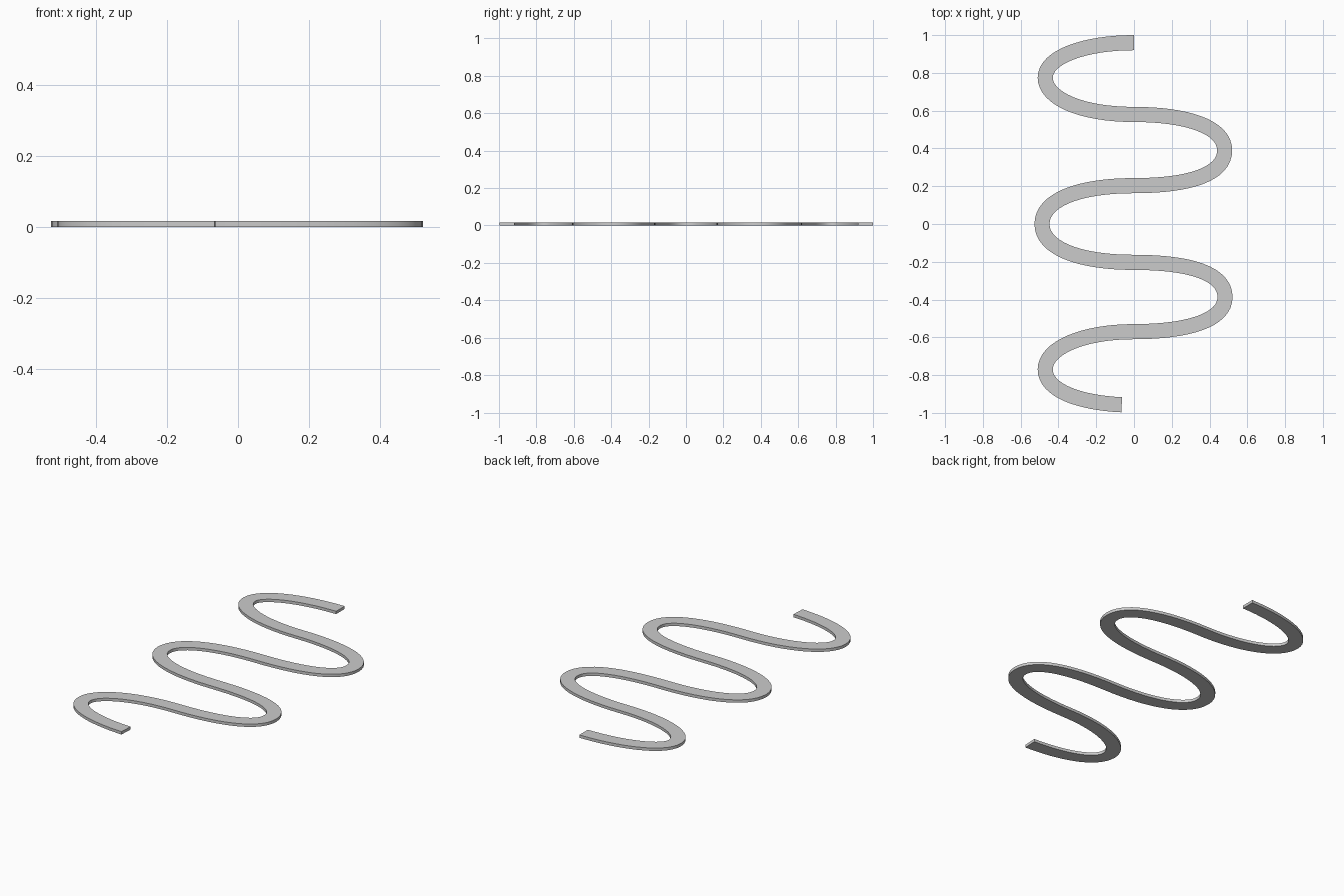
import bpy, bmesh
from mathutils import Vector
from mathutils.geometry import interpolate_bezier

if "Cube" in bpy.data.objects:
    bpy.data.objects.remove(bpy.data.objects["Cube"])

HALF_WIDTH, HEIGHT, STEPS = 0.04, 0.017, 16

# Centre line of the ribbon: x, y, handle vector x, y
knots = [
    (0.00, 0.96, -0.26, 0.00),
    (-0.47, 0.775, 0.00, -0.11),
    (0.00, 0.58, 0.28, 0.00),
    (0.48, 0.39, 0.00, -0.125),
    (0.00, 0.203, -0.30, 0.00),
    (-0.487, 0.00, 0.00, -0.125),
    (0.00, -0.203, 0.30, 0.00),
    (0.482, -0.387, 0.00, -0.125),
    (0.00, -0.57, -0.28, 0.00),
    (-0.47, -0.77, 0.00, -0.11),
    (-0.065, -0.957, 0.23, -0.011),
]

# Sample the path
path = []
for a, b in zip(knots, knots[1:]):
    p, q = Vector((a[0], a[1], 0)), Vector((b[0], b[1], 0))
    h, k = Vector((a[2], a[3], 0)), Vector((b[2], b[3], 0))
    path += interpolate_bezier(p, p + h, q - k, q, STEPS + 1)[:-1]
path.append(q)

# Sweep a rectangular section along the path
bm = bmesh.new()
rings = []
for i, p in enumerate(path):
    if i == 0:
        t = Vector(knots[0][2:] + (0,))
    elif i == len(path) - 1:
        t = Vector(knots[-1][2:] + (0,))
    else:
        t = path[i + 1] - path[i - 1]
    t.normalize()
    n = Vector((-t.y, t.x, 0)) * HALF_WIDTH
    up = Vector((0, 0, HEIGHT))
    rings.append([bm.verts.new(c) for c in (p + n, p - n, p - n + up, p + n + up)])
for a, b in zip(rings, rings[1:]):
    for j in range(4):
        m = (j + 1) % 4
        bm.faces.new((a[j], a[m], b[m], b[j]))
# End caps
bm.faces.new(rings[0])
bm.faces.new(rings[-1])
bmesh.ops.recalc_face_normals(bm, faces=bm.faces)

mesh = bpy.data.meshes.new("winding_ribbon")
bm.to_mesh(mesh)
bm.free()
ribbon = bpy.data.objects.new("winding_ribbon", mesh)
bpy.context.collection.objects.link(ribbon)
bpy.context.view_layer.objects.active = ribbon
ribbon.select_set(True)
bpy.ops.object.shade_smooth_by_angle()
